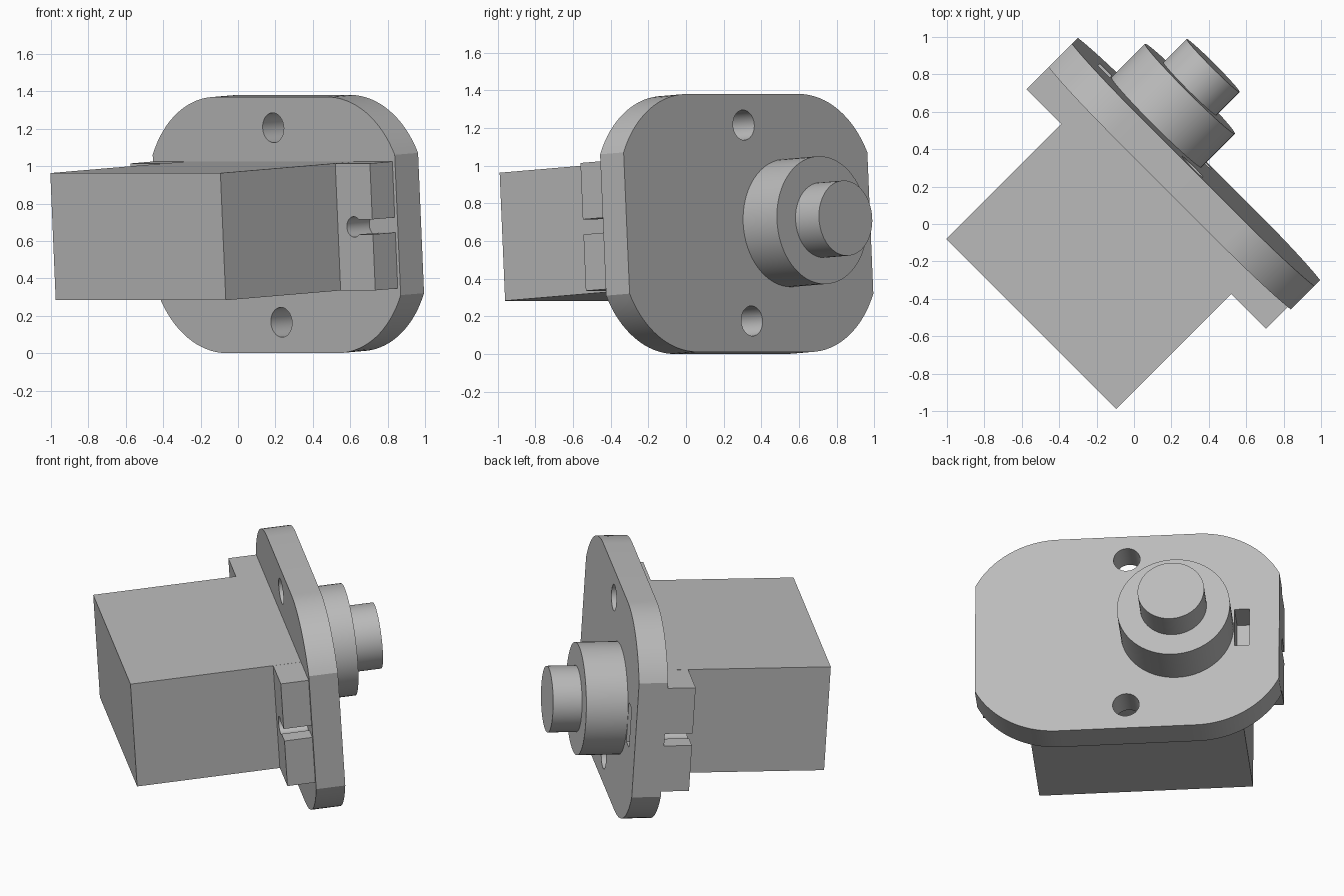
import bpy, bmesh
from math import pi, sin, cos, asin, sqrt, radians
from mathutils import Matrix

if "Cube" in bpy.data.objects:
    bpy.data.objects.remove(bpy.data.objects["Cube"], do_unlink=True)

grey = bpy.data.materials.new("plain_grey")
grey.use_nodes = True
COLOR = (0.5, 0.5, 0.5, 1)
grey.diffuse_color = COLOR
grey.node_tree.nodes["Principled BSDF"].inputs["Base Color"].default_value = COLOR

# Local frame: x along the plate, y along the shaft, z up; tilted and turned
TURN = Matrix.Rotation(radians(-45), 4, 'Z') @ Matrix.Rotation(0.06, 4, 'X')
MID = 0.667          # local height of the centre line
BODY_MID = -0.01     # sideways centre of the body


def arc(cx, cz, r, start, end, n):
    return [(cx + r * cos(start + (end - start) * i / n),
             cz + r * sin(start + (end - start) * i / n)) for i in range(n + 1)]


def circle(cx, cz, r, n=48):
    return arc(cx, cz, r, 0, 2 * pi, n)[:-1]


def rectangle(cx, cz, w, h):
    return [(cx + i * w / 2, cz + j * h / 2) for i, j in ((-1, -1), (1, -1), (1, 1), (-1, 1))]


def extrude(name, loops, y0, y1):
    """Fill an outline with holes and extrude it along the shaft axis."""
    bm = bmesh.new()
    for loop in loops:
        vs = [bm.verts.new((x, y0, z)) for x, z in loop]
        for i, v in enumerate(vs):
            bm.edges.new((v, vs[(i + 1) % len(vs)]))
    if len(loops) == 1:
        bm.faces.new(bm.verts)
    else:
        bmesh.ops.triangle_fill(bm, use_beauty=True, use_dissolve=False, edges=bm.edges[:])
    out = bmesh.ops.extrude_face_region(bm, geom=bm.faces[:], use_keep_orig=True)
    for v in out["geom"]:
        if isinstance(v, bmesh.types.BMVert):
            v.co.y = y1
    bmesh.ops.recalc_face_normals(bm, faces=bm.faces[:])
    mesh = bpy.data.meshes.new(name)
    bm.to_mesh(mesh)
    bm.free()
    mesh.materials.append(grey)
    obj = bpy.data.objects.new(name, mesh)
    bpy.context.collection.objects.link(obj)
    obj.matrix_world = TURN
    bpy.ops.object.select_all(action='DESELECT')
    obj.select_set(True)
    bpy.context.view_layer.objects.active = obj
    bpy.ops.object.shade_smooth_by_angle(angle=radians(20))
    return obj


# Mounting plate: rounded corners meet the short sides at a slight angle
half_w, half_h, flat, radius = 0.915, 0.686, 0.42, 0.55
start = asin(sqrt(1 - ((half_w - flat) / radius) ** 2))
corner = arc(flat, half_h - radius, radius, start, pi / 2, 16)
upper = corner + [(-x, z) for x, z in reversed(corner)]
outline = upper + [(x, -z) for x, z in reversed(upper)]
outline = [(x, z + MID) for x, z in outline]
screw_holes = [circle(0.005, MID + side * 0.521, 0.08, 32) for side in (-1, 1)]
slot = rectangle(-0.69, MID, 0.09, 0.26)
extrude("mounting_plate", [outline, slot] + screw_holes, 0.333, 0.51)

# Motor body
extrude("motor_body", [rectangle(BODY_MID, MID, 1.286, 0.681)], -0.707, 0.333)

# Ears with keyhole slots open at the outer end
for side, name in ((1, "left_ear"), (-1, "right_ear")):
    gap = asin(0.04 / 0.055)
    keyhole = arc(0.765, 0, 0.055, gap, 2 * pi - gap, 24)
    ear = [(0.905, 0.04)] + keyhole + [(0.905, -0.04), (0.905, -0.34), (0.643, -0.34),
                                       (0.643, 0.34), (0.905, 0.34)]
    extrude(name, [[(BODY_MID + side * x, MID + z) for x, z in ear]], 0.163, 0.333)

# Output collar and shaft
extrude("collar", [circle(-0.3, MID, 0.34, 64)], 0.51, 0.764)
extrude("shaft", [circle(-0.3, MID, 0.2, 64)], 0.764, 0.94)
